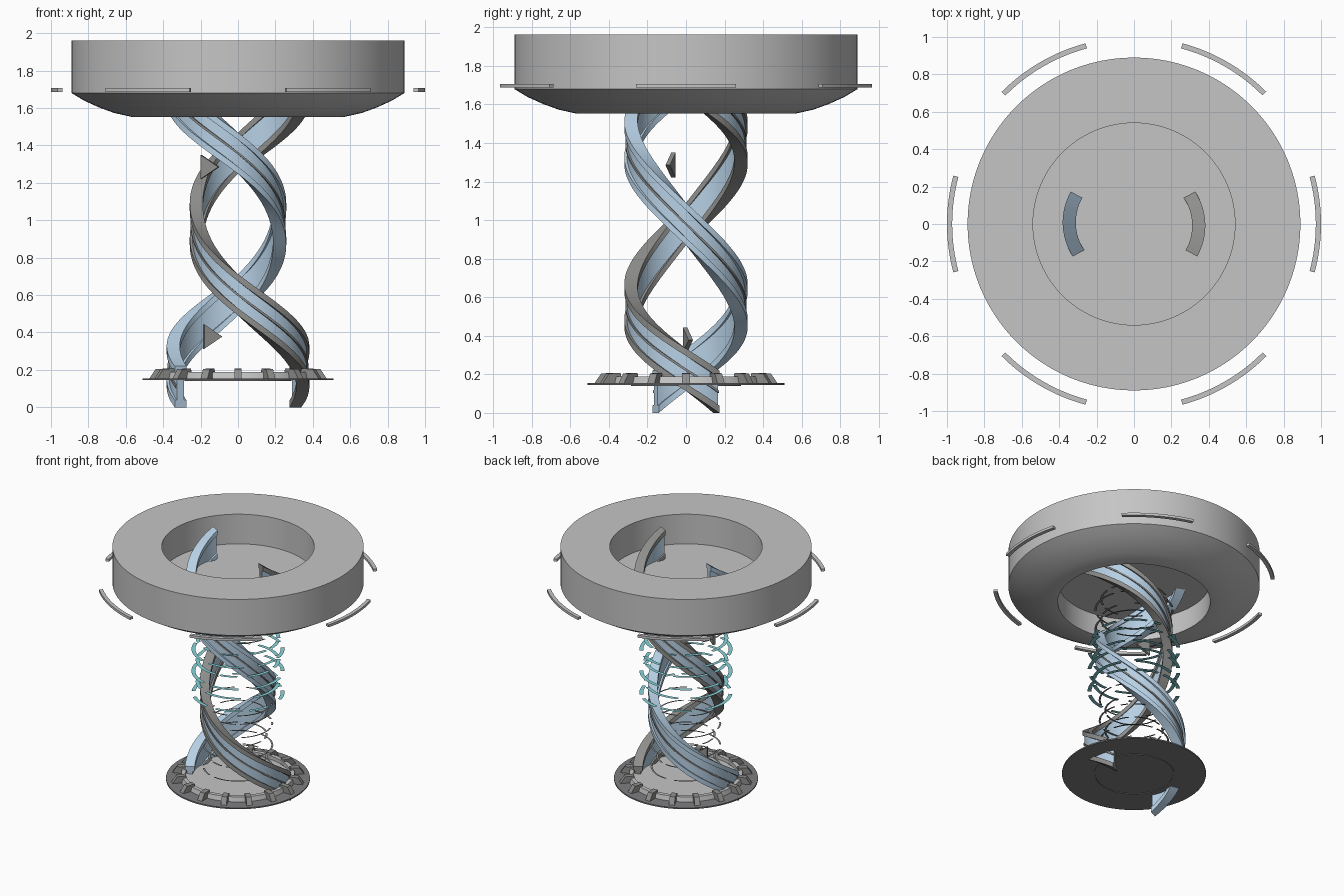
import bpy, bmesh, random
from math import sin, cos, pi, radians, tau
from mathutils import Vector, Matrix

if "Cube" in bpy.data.objects:
    bpy.data.objects.remove(bpy.data.objects["Cube"])
rng = random.Random(4)


def material(name, r, g, b):
    m = bpy.data.materials.new(name)
    m.use_nodes = True
    m.diffuse_color = (r, g, b, 1)
    m.node_tree.nodes["Principled BSDF"].inputs["Base Color"].default_value = (r, g, b, 1)
    return m


GREY = material("light grey", .56, .56, .56)
DARK = material("dark grey", .21, .21, .22)
RAIL = material("rail grey", .27, .27, .265)
BLUE = material("pale blue", .47, .63, .78)
TEAL = material("teal", .25, .66, .7)


def finish(name, bm, mats, angle=25):
    bmesh.ops.recalc_face_normals(bm, faces=bm.faces)
    mesh = bpy.data.meshes.new(name)
    bm.to_mesh(mesh)
    bm.free()
    for m in mats:
        mesh.materials.append(m)
    ob = bpy.data.objects.new(name, mesh)
    bpy.context.collection.objects.link(ob)
    if angle:
        bpy.ops.object.select_all(action='DESELECT')
        ob.select_set(True)
        bpy.context.view_layer.objects.active = ob
        bpy.ops.object.shade_smooth_by_angle(angle=radians(angle))
    return ob


def skin(bm, loops, closed=False, rule=None):
    """Join matching closed point loops with quads; rule(i) picks the material of side i."""
    rows = [[bm.verts.new(p) for p in loop] for loop in loops]
    n = len(rows[0])
    pairs = list(zip(rows, rows[1:])) + ([(rows[-1], rows[0])] if closed else [])
    for a, b in pairs:
        for i in range(n):
            j = (i + 1) % n
            f = bm.faces.new((a[i], a[j], b[j], b[i]))
            f.material_index = rule(i) if rule else 0
    if not closed:
        bm.faces.new(rows[0])
        bm.faces.new(rows[-1])


def polar(r, a, z):
    return Vector((r * cos(a), r * sin(a), z))


def lathe(name, profile, mat, steps=96):
    bm = bmesh.new()
    loops = [[polar(r, tau * k / steps, z) for r, z in profile] for k in range(steps)]
    skin(bm, loops, closed=True)
    return finish(name, bm, [mat])


def disc(name, radius, z, depth, mat):
    bm = bmesh.new()
    bmesh.ops.create_cone(bm, cap_ends=True, segments=96, radius1=radius, radius2=radius,
                          depth=depth, matrix=Matrix.Translation((0, 0, z)))
    return finish(name, bm, [mat])


# Upper ring with a curved underside, and the floor inside its opening
lathe("upper_ring", [(.54, 1.962), (.54, 1.553), (.57, 1.553), (.66, 1.573),
                     (.74, 1.602), (.82, 1.638), (.89, 1.68), (.89, 1.962)], GREY)
disc("upper_floor", .54, 1.725, .01, GREY)

# Six floating arc segments around the ring
bm = bmesh.new()
for k in range(6):
    mid = k * pi / 3
    loops = []
    for s in range(17):
        a = mid + radians(-15 + 30 * s / 16)
        loops.append([polar(r, a, z) for r, z in
                      ((.972, 1.687), (1, 1.687), (1, 1.706), (.972, 1.706))])
    skin(bm, loops)
finish("orbit_arcs", bm, [GREY])

# Base plate, inner floor, raised rim and sixteen wedge teeth
disc("base_plate", .51, .15, .01, DARK)
lathe("base_recess", [(.275, .14), (.285, .14), (.285, .148), (.275, .148)], DARK)
disc("base_floor", .38, .158, .008, GREY)
lathe("base_rim", [(.37, .15), (.41, .15), (.4, .19), (.37, .19)], GREY)
bm = bmesh.new()
for k in range(16):
    turn = Matrix.Rotation(tau * k / 16, 3, 'Z')
    loops = [[turn @ Vector((r, w, z)) for r, z in
              ((.365, .153), (.475, .153), (.44, .205), (.375, .207))] for w in (-.02, .02)]
    skin(bm, loops)
finish("base_teeth", bm, [RAIL], 0)


# Two twisting strands, narrowed at mid height, with edge rails and a slim middle rib
MID, HALF = .98, .11


def strand(name, start, rail_mat):
    section = [(0, HALF), (0, .072), (-.014, .072), (-.014, -.072), (0, -.072), (0, -HALF),
               (-.07, -HALF), (-.07, -.072), (-.056, -.072), (-.056, .072), (-.07, .072),
               (-.07, HALF)]
    rib = [(-.005, -.007), (-.005, .007), (-.016, .007), (-.016, -.007)]
    bodies = [[], []]
    steps = 120
    for k in range(steps + 1):
        z = HALF + (2 * MID - 2 * HALF) * k / steps
        r = .32 - .062 * cos(pi * (z - MID) / .8)
        a = start + radians(238) * (MID - z)
        for body, shape in zip(bodies, (section, rib)):
            body.append([polar(r + dr, a, z + dz) for dr, dz in shape])
    bm = bmesh.new()
    skin(bm, bodies[0], rule=lambda i: 1 if i in (2, 8) else 0)
    finish(name, bm, [rail_mat, BLUE])
    bm = bmesh.new()
    skin(bm, bodies[1])
    finish(name + "_rib", bm, [RAIL])


strand("blue_strand", 0, BLUE)
strand("grey_strand", pi, RAIL)


# Broken flat rings floating around the strands
def broken_rings(name, heights, radii, width, mat):
    bm = bmesh.new()
    for k, z in enumerate(heights):
        r = radii[k % len(radii)]
        a = rng.uniform(0, 1)
        end = a + tau - .3
        while a < end:
            span = min(rng.uniform(.4, 1.2), end - a + .1)
            n = max(2, int(span / .08))
            rows = [[bm.verts.new(polar(q, a + span * s / n, z)) for q in (r - width, r)]
                    for s in range(n + 1)]
            for p, q in zip(rows, rows[1:]):
                bm.faces.new((p[0], p[1], q[1], q[0]))
            a += span + rng.uniform(.12, .35)
    finish(name, bm, [mat], 0)


broken_rings("teal_rings", [.82 + .085 * k for k in range(6)], (.33, .3), .028, TEAL)
broken_rings("lower_rings", [.24 + .085 * k for k in range(7)], (.25, .21), .014, RAIL)
broken_rings("upper_rings", [1.33 + .08 * k for k in range(4)], (.28, .24), .016, RAIL)


# Small triangular pointers
def pointer(name, centre, tilt):
    turn = Matrix.Translation(centre) @ Matrix.Rotation(tilt, 4, 'Z')
    bm = bmesh.new()
    skin(bm, [[turn @ Vector((x, y, z)) for x, z in ((-.05, -.065), (.05, 0), (-.05, .065))]
              for y in (-.012, .012)])
    finish(name, bm, [RAIL], 0)


pointer("lower_pointer", (-.135, .01, .378), .3)
pointer("upper_pointer", (-.15, -.08, 1.285), -.3)
